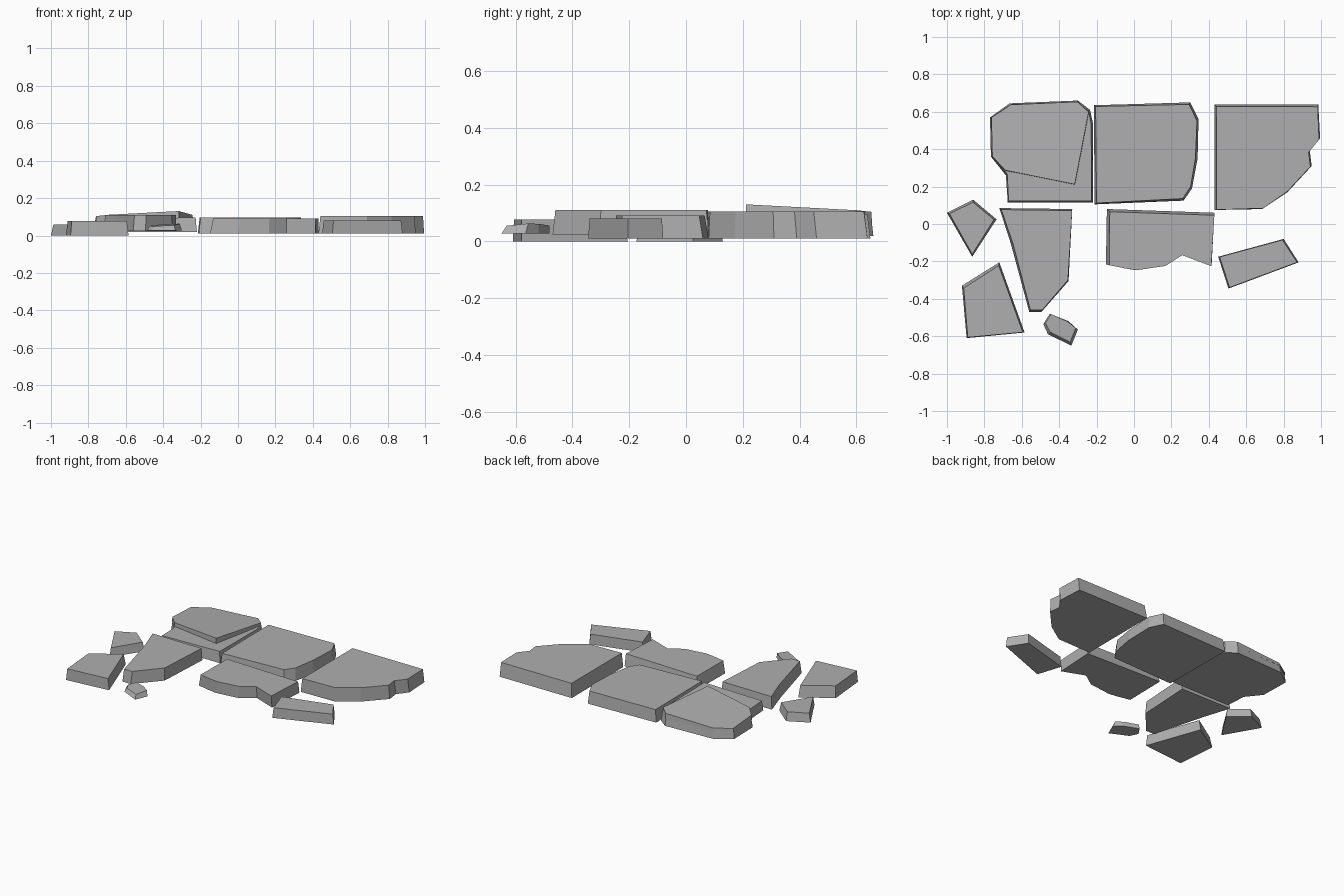
import bpy
import bmesh
from mathutils import Vector

default_cube = bpy.data.objects.get("Cube")
if default_cube:
    bpy.data.objects.remove(default_cube, do_unlink=True)

# One plain stone colour
stone = bpy.data.materials.new("grey_stone")
stone.use_nodes = True
stone_colour = (0.43, 0.43, 0.43, 1)
stone.diffuse_color = stone_colour
shader = stone.node_tree.nodes["Principled BSDF"]
shader.inputs["Base Color"].default_value = stone_colour
shader.inputs["Roughness"].default_value = 0.9


def slab(name, outline, bottom, top, inset=0.01, shift=(0, 0), slope=(0, 0)):
    """Broken flat stone: outline at the base, narrower and optionally tilted top."""
    points = [Vector(p) for p in outline]
    centre = sum(points, Vector((0, 0))) / len(points)
    bm = bmesh.new()
    lower, upper = [], []
    for p in points:
        away = p - centre
        q = p - away.normalized() * inset + Vector(shift)
        height = top + Vector(slope).dot(away)
        lower.append(bm.verts.new((p.x, p.y, bottom)))
        upper.append(bm.verts.new((q.x, q.y, height)))
    bm.faces.new(lower)
    bm.faces.new(upper)
    for i in range(len(points)):
        j = (i + 1) % len(points)
        bm.faces.new((lower[i], lower[j], upper[j], upper[i]))
    bmesh.ops.recalc_face_normals(bm, faces=bm.faces)
    mesh = bpy.data.meshes.new(name)
    bm.to_mesh(mesh)
    bm.free()
    mesh.materials.append(stone)
    obj = bpy.data.objects.new(name, mesh)
    bpy.context.collection.objects.link(obj)
    return obj


# Back row of large paving slabs
slab("back_right_slab",
     [(-.77, .57), (-.665, .645), (-.3, .66), (-.235, .61), (-.22, .54),
      (-.22, .115), (-.675, .115), (-.685, .26), (-.765, .36)],
     bottom=.02, top=.088, slope=(.02, -.01))
slab("cracked_top_layer",
     [(-.765, .57), (-.66, .64), (-.3, .655), (-.24, .6),
      (-.315, .21), (-.69, .285), (-.76, .36)],
     bottom=.07, top=.106, inset=.003, slope=(.04, -.06))
slab("back_middle_slab",
     [(-.215, .635), (.3, .65), (.345, .56), (.34, .35),
      (.31, .19), (.265, .125), (-.21, .105)],
     bottom=.01, top=.095, inset=.012)
slab("back_left_slab",
     [(.43, .64), (.985, .64), (.995, .46), (.94, .39), (.95, .31),
      (.82, .17), (.685, .08), (.43, .075)],
     bottom=.01, top=.105, inset=.01, shift=(.003, -.005))

# Front row of broken slabs
slab("wedge_slab",
     [(-.72, .085), (-.33, .08), (-.35, -.305), (-.495, -.47),
      (-.56, -.47), (-.66, -.1)],
     bottom=.025, top=.11, inset=.01, shift=(.005, 0))
slab("front_middle_slab",
     [(-.145, .08), (.43, .06), (.415, -.22), (.26, -.16), (.165, -.225),
      (0, -.245), (-.06, -.235), (-.15, -.215)],
     bottom=.01, top=.092, inset=.01, shift=(.008, -.008))

# Loose fragments
slab("loose_strip",
     [(.45, -.175), (.8, -.08), (.88, -.205), (.505, -.345)],
     bottom=.01, top=.08, inset=.008)
slab("front_corner_fragment",
     [(-.92, -.33), (-.72, -.205), (-.585, -.58), (-.895, -.61)],
     bottom=0, top=.078, inset=.012, shift=(0, -.006))
slab("side_fragment",
     [(-1, .06), (-.86, .13), (-.735, .025), (-.865, -.175)],
     bottom=0, top=.06, inset=.014)
slab("small_chip",
     [(-.45, -.48), (-.35, -.52), (-.3, -.565), (-.335, -.65),
      (-.46, -.59), (-.485, -.535)],
     bottom=.028, top=.056, inset=.012, shift=(0, .008), slope=(.08, .06))
